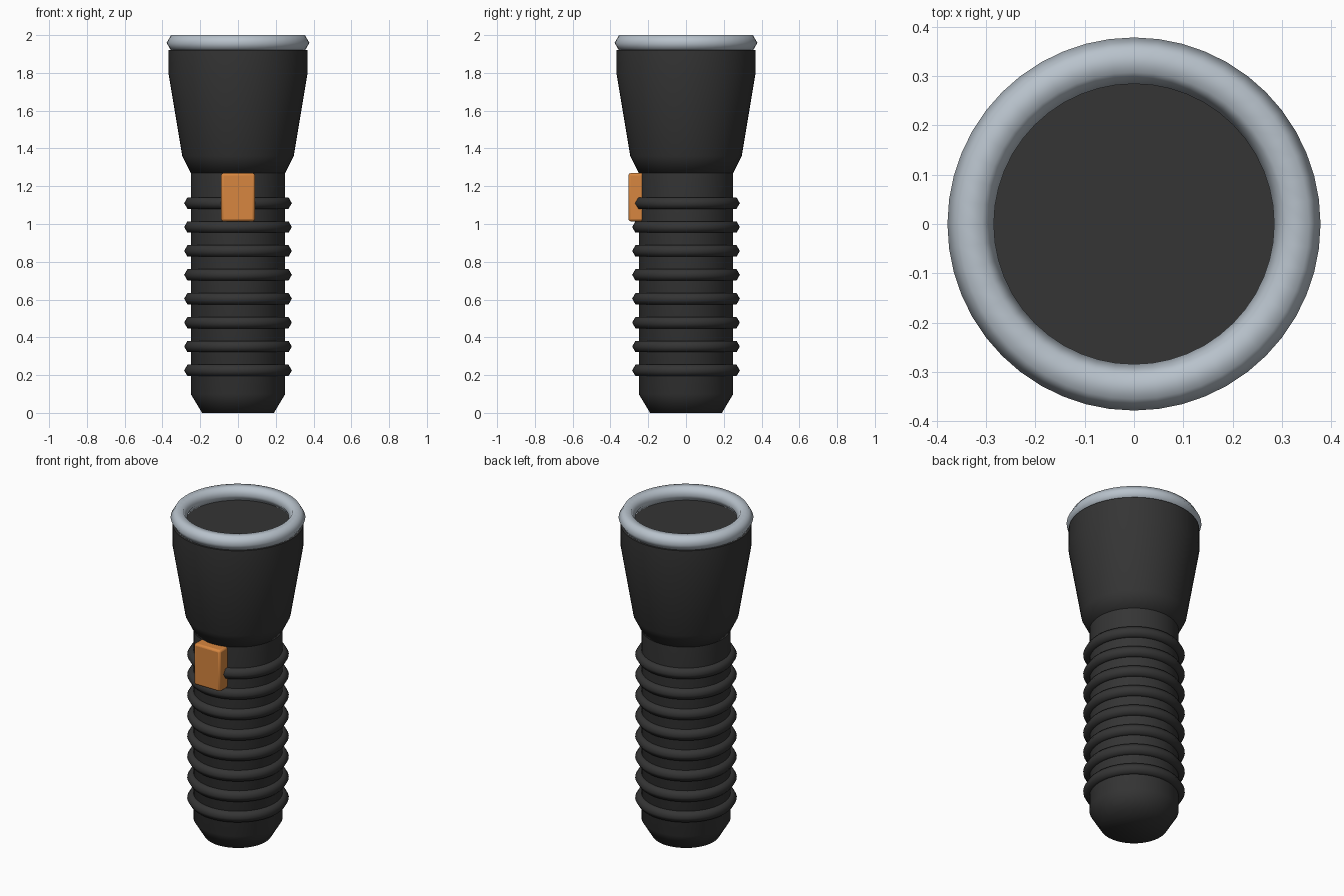
import bpy, bmesh, math

if "Cube" in bpy.data.objects:
    bpy.data.objects.remove(bpy.data.objects["Cube"], do_unlink=True)

SIDES = 48


def make_material(name, rgb):
    mat = bpy.data.materials.new(name)
    mat.use_nodes = True
    mat.diffuse_color = (*rgb, 1)
    mat.node_tree.nodes["Principled BSDF"].inputs["Base Color"].default_value = (*rgb, 1)
    return mat


black = make_material("black rubber", (0.035, 0.035, 0.035))
silver = make_material("silver metal", (0.48, 0.54, 0.6))
orange = make_material("orange plastic", (0.68, 0.24, 0.05))


def finish(obj, name, mat, angle=180):
    obj.name = name
    obj.data.materials.append(mat)
    bpy.ops.object.select_all(action="DESELECT")
    obj.select_set(True)
    bpy.context.view_layer.objects.active = obj
    bpy.ops.object.shade_smooth_by_angle(angle=math.radians(angle))
    return obj


def lathe(name, profile, mat, angle):
    """Capped solid of revolution from (radius, height) points, bottom to top."""
    bm = bmesh.new()
    rings = []
    for r, z in profile:
        turns = [2 * math.pi * i / SIDES for i in range(SIDES)]
        rings.append([bm.verts.new((r * math.cos(a), r * math.sin(a), z)) for a in turns])
    for low, high in zip(rings, rings[1:]):
        for i in range(SIDES):
            j = (i + 1) % SIDES
            bm.faces.new((low[i], low[j], high[j], high[i]))
    bm.faces.new(rings[0][::-1])
    bm.faces.new(rings[-1])
    mesh = bpy.data.meshes.new(name)
    bm.to_mesh(mesh)
    bm.free()
    obj = bpy.data.objects.new(name, mesh)
    bpy.context.collection.objects.link(obj)
    return finish(obj, name, mat, angle)


def ring(name, z, radius, thickness, mat):
    """Six-sided ring around the vertical axis."""
    bpy.ops.mesh.primitive_torus_add(
        location=(0, 0, z), major_radius=radius, minor_radius=thickness,
        major_segments=SIDES, minor_segments=6)
    return finish(bpy.context.object, name, mat)


# Handle with chamfered base, and the flared head with its flat lens
lathe("handle", [(0.19, 0), (0.25, 0.1), (0.25, 1.28)], black, 65)
lathe("head", [(0.25, 1.27), (0.295, 1.36), (0.367, 1.79), (0.367, 1.92)], black, 65)

# Bezel around the lens
ring("bezel", 1.959, 0.331, 0.047, silver)

# Grip ribs
for i in range(8):
    ring(f"grip_rib_{i + 1}", 0.225 + i * 0.1265, 0.25, 0.035, black)

# Switch on the front of the handle
bpy.ops.mesh.primitive_cube_add(size=1, location=(0, -0.25, 1.142))
switch = bpy.context.object
switch.scale = (0.18, 0.11, 0.255)
bpy.ops.object.transform_apply(location=False, rotation=False, scale=True)
bevel = switch.modifiers.new("rounded edges", "BEVEL")
bevel.width = 0.012
bevel.segments = 2
finish(switch, "switch", orange, 35)
